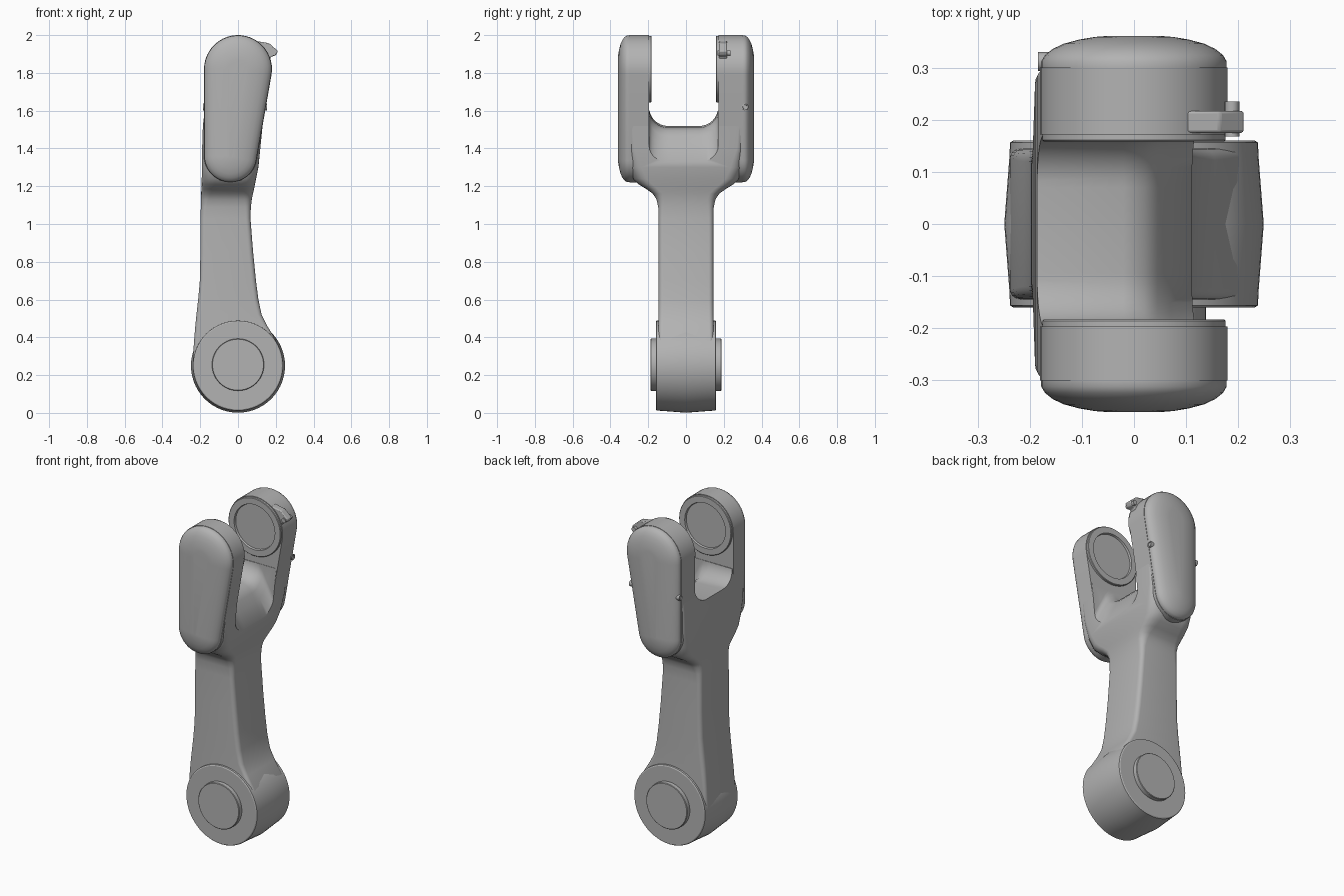
import bpy, bmesh
from math import pi, cos, sin, acos, atan2, hypot

if "Cube" in bpy.data.objects:
    bpy.data.objects.remove(bpy.data.objects["Cube"], do_unlink=True)

grey = bpy.data.materials.new("cast_grey")
grey.use_nodes = True
colour = (0.45, 0.45, 0.45, 1)
grey.diffuse_color = colour
grey.node_tree.nodes["Principled BSDF"].inputs["Base Color"].default_value = colour


def loft(name, rings):
    """Skin a list of equal-length point rings and close both ends."""
    bm = bmesh.new()
    rows = [[bm.verts.new(p) for p in ring] for ring in rings]
    n = len(rows[0])
    for a, b in zip(rows, rows[1:]):
        for i in range(n):
            j = (i + 1) % n
            bm.faces.new((a[i], a[j], b[j], b[i]))
    bm.faces.new(rows[0][::-1])
    bm.faces.new(rows[-1])
    bmesh.ops.recalc_face_normals(bm, faces=bm.faces)
    mesh = bpy.data.meshes.new(name)
    bm.to_mesh(mesh)
    bm.free()
    mesh.materials.append(grey)
    obj = bpy.data.objects.new(name, mesh)
    bpy.context.collection.objects.link(obj)
    return obj


def smooth(obj, angle=32):
    bpy.ops.object.select_all(action='DESELECT')
    obj.select_set(True)
    bpy.context.view_layer.objects.active = obj
    bpy.ops.object.shade_smooth_by_angle(angle=angle * pi / 180)


def arc(cx, cy, r, a0, a1, n):
    return [(cx + r * cos(a0 + (a1 - a0) * i / n), cy + r * sin(a0 + (a1 - a0) * i / n))
            for i in range(n + 1)]


def turned(name, profile, cz, cx=0, segments=56):
    """Round part about the y axis from (radius, y) pairs."""
    smooth(loft(name, [[(x, y, z) for x, z in arc(cx, cz, r, 0, 2 * pi, segments)[:-1]]
                       for r, y in profile]))


def rounded_section(z, left, right, half, r):
    pts = []
    for k, (x, y) in enumerate([(right - r, half - r), (left + r, half - r),
                                (left + r, r - half), (right - r, r - half)]):
        pts += arc(x, y, r, k * pi / 2, (k + 1) * pi / 2, 5)
    return [(x, y, z) for x, y in pts]


TOP, BOTTOM = (0, 1.82, 0.18), (-0.04, 1.36, 0.14)


def tapered_capsule(y, inset):
    """Outline around a large upper and a small lower circle."""
    dx, dz = TOP[0] - BOTTOM[0], TOP[1] - BOTTOM[1]
    u, phi = atan2(dz, dx), acos((BOTTOM[2] - TOP[2]) / hypot(dx, dz))
    pts = arc(TOP[0], TOP[1], TOP[2] - inset, u - phi, u + phi, 24)
    pts += arc(BOTTOM[0], BOTTOM[1], BOTTOM[2] - inset, u + phi, u + 2 * pi - phi, 24)
    return [(x, y, z) for x, z in pts]


# Shank with flared shoulders: height, left, right, half depth, corner radius
sections = [
    (0.25, -0.236, 0.20, 0.145, 0.02), (0.30, -0.238, 0.225, 0.145, 0.02),
    (0.39, -0.232, 0.198, 0.145, 0.02), (0.46, -0.226, 0.155, 0.145, 0.022),
    (0.52, -0.22, 0.125, 0.145, 0.024), (0.60, -0.211, 0.108, 0.145, 0.025),
    (0.70, -0.202, 0.095, 0.145, 0.025), (0.85, -0.199, 0.08, 0.145, 0.025),
    (1.03, -0.198, 0.066, 0.145, 0.025), (1.09, -0.197, 0.068, 0.147, 0.03),
    (1.13, -0.196, 0.073, 0.156, 0.04), (1.16, -0.195, 0.079, 0.175, 0.05),
    (1.185, -0.194, 0.085, 0.21, 0.06), (1.21, -0.193, 0.09, 0.25, 0.07),
    (1.24, -0.192, 0.096, 0.28, 0.07), (1.30, -0.191, 0.108, 0.297, 0.06),
    (1.40, -0.19, 0.118, 0.299, 0.03), (1.52, -0.186, 0.13, 0.299, 0.02),
    (1.60, -0.176, 0.14, 0.299, 0.02)]
shank = loft("shank", [rounded_section(*s) for s in sections])

# Fork opening with a saddle that falls away toward one side
FRONT, BACK, R = -0.195, 0.17, 0.1
saddle = [(-0.4, 1.53), (-0.02, 1.51), (0.02, 1.495), (0.045, 1.465),
          (0.07, 1.415), (0.12, 1.31), (0.25, 1.03)]
cutter_rings = []
for x, z in saddle:
    outline = [(FRONT, 2.3)] + arc(FRONT + R, z + R, R, pi, 1.5 * pi, 8)
    outline += arc(BACK - R, z + R, R, 1.5 * pi, 2 * pi, 8) + [(BACK, 2.3)]
    cutter_rings.append([(x, y, h) for y, h in outline])
cutter = loft("fork_cutter", cutter_rings)
cut = shank.modifiers.new("fork_opening", 'BOOLEAN')
cut.operation, cut.solver, cut.object = 'DIFFERENCE', 'EXACT', cutter
bpy.context.view_layer.objects.active = shank
bpy.ops.object.modifier_apply(modifier=cut.name)
bpy.data.objects.remove(cutter, do_unlink=True)
smooth(shank)

# Fork arms, domed covers and bearing rings
for side, s, inner, ring in (("front", -1, 0.197, 0.183), ("back", 1, 0.172, 0.158)):
    smooth(loft(side + "_fork_arm", [tapered_capsule(s * inner, 0),
                                     tapered_capsule(s * 0.3, 0)]))
    dome = [(0.3, 0.002), (0.312, 0.002), (0.324, 0.009), (0.336, 0.024),
            (0.346, 0.045), (0.354, 0.075), (0.359, 0.105), (0.361, 0.13)]
    smooth(loft(side + "_cover", [tapered_capsule(s * y, d) for y, d in dome]))
    turned(side + "_bearing_ring",
           [(0.176, s * (inner + 0.01)), (0.176, s * (ring + 0.003)), (0.173, s * ring),
            (0.137, s * ring), (0.134, s * (ring + 0.012))], TOP[1])

# Lower hub with a slight barrel, and its raised end caps
turned("hub", [(0.232, -0.16), (0.238, -0.156), (0.239, -0.13), (0.249, 0),
               (0.239, 0.13), (0.238, 0.156), (0.232, 0.16)], 0.25)
for side, s in (("front", -1), ("back", 1)):
    turned(side + "_hub_cap", [(0.138, s * 0.15), (0.138, s * 0.184),
                               (0.135, s * 0.187)], 0.255)

# Small stop lug with its bolt on the back arm
lug = [(0.09, 1.90), (0.10, 1.968), (0.165, 1.957), (0.212, 1.915),
       (0.20, 1.893), (0.175, 1.885), (0.165, 1.86)]
lug_obj = loft("stop_lug", [[(x, y, z) for x, z in lug] for y in (0.175, 0.217)])
bevel = lug_obj.modifiers.new("soft_edges", 'BEVEL')
bevel.width, bevel.segments = 0.005, 2
smooth(lug_obj)
turned("lug_bolt", [(0.014, 0.168), (0.014, 0.235)], 1.905, 0.188, 16)

# Cover screws on both narrow sides of the back arm
for side, x0, x1 in (("left", 0.13, 0.153), ("right", -0.16, -0.184)):
    rim = [(x0, 0.018), (x1, 0.018), (x1, 0.012), (x0 + (x1 - x0) * 0.8, 0.011)]
    smooth(loft(side + "_cover_screw",
                [[(x, y, z) for y, z in arc(0.312, 1.62, r, 0, 2 * pi, 16)[:-1]]
                 for x, r in rim]))
